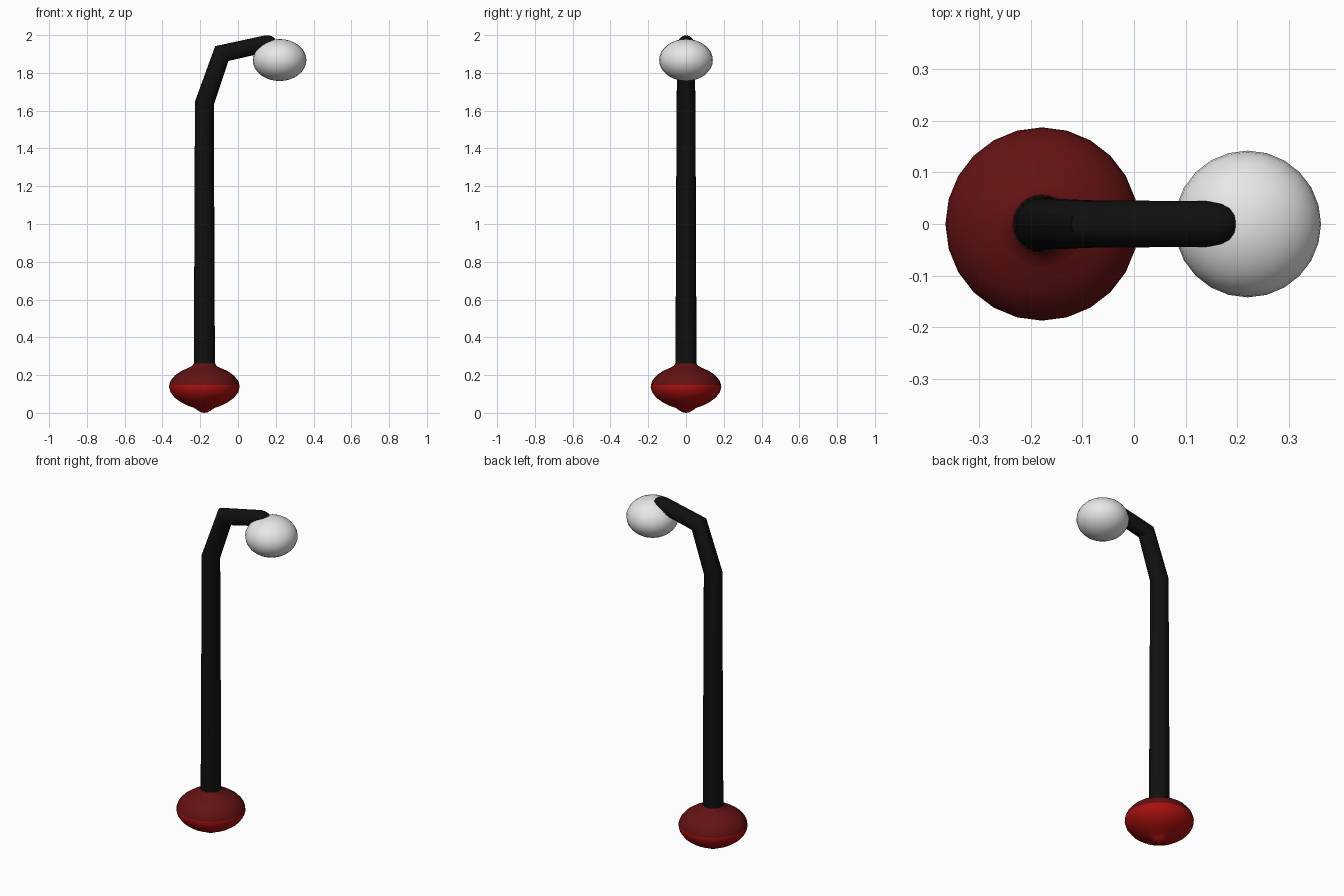
import bpy, bmesh, math
from mathutils import Vector

if "Cube" in bpy.data.objects:
    bpy.data.objects.remove(bpy.data.objects["Cube"])

SIDES = 24
POLE_X = -0.178


def material(name, rgb):
    m = bpy.data.materials.new(name)
    m.diffuse_color = (*rgb, 1)
    m.use_nodes = True
    m.node_tree.nodes["Principled BSDF"].inputs["Base Color"].default_value = m.diffuse_color
    return m


BLACK = material("black", (0.005, 0.005, 0.005))
DARK_RED = material("dark red", (0.125, 0.006, 0.006))
RED = material("bright red", (0.4, 0.005, 0.005))
WHITE = material("white", (0.8, 0.8, 0.8))


def finish(name, bm, mats, angle):
    bmesh.ops.remove_doubles(bm, verts=bm.verts, dist=1e-5)
    bmesh.ops.recalc_face_normals(bm, faces=bm.faces)
    me = bpy.data.meshes.new(name)
    bm.to_mesh(me)
    bm.free()
    ob = bpy.data.objects.new(name, me)
    bpy.context.collection.objects.link(ob)
    for m in mats:
        me.materials.append(m)
    bpy.ops.object.select_all(action='DESELECT')
    ob.select_set(True)
    bpy.context.view_layer.objects.active = ob
    bpy.ops.object.shade_smooth_by_angle(angle=math.radians(angle))
    return ob


def tube(path):
    """Mitred round tube through (x, z, radius) points in the XZ plane."""
    bm = bmesh.new()
    pts = [Vector((x, 0, z)) for x, z, r in path]
    rings = []
    for i, p in enumerate(pts):
        a = (p - pts[i - 1]).normalized() if i else None
        b = (pts[i + 1] - p).normalized() if i < len(pts) - 1 else None
        a, b = a or b, b or a
        t = (a + b).normalized()
        side = Vector((t.z, 0, -t.x)) / max(t.dot(a), 0.5)
        r = path[i][2]
        rings.append([bm.verts.new(p + side * r * math.cos(k * math.tau / SIDES)
                                   + Vector((0, r * math.sin(k * math.tau / SIDES), 0)))
                      for k in range(SIDES)])
    for lo, hi in zip(rings, rings[1:]):
        for k in range(SIDES):
            n = (k + 1) % SIDES
            bm.faces.new((lo[k], lo[n], hi[n], hi[k]))
    bm.faces.new(rings[0])
    bm.faces.new(rings[-1])
    return bm


# Base: turned bulb with a small pointed foot, bright below and dark above
profile = [(0, 0), (0.018, 0.003), (0.036, 0.014), (0.055, 0.027), (0.085, 0.037),
           (0.122, 0.055), (0.157, 0.08), (0.18, 0.11), (0.187, 0.137), (0.186, 0.147),
           (0.178, 0.172), (0.155, 0.199), (0.122, 0.222), (0.085, 0.238),
           (0.064, 0.249), (0.057, 0.262), (0, 0.262)]
bm = bmesh.new()
vs = [bm.verts.new((POLE_X + r, 0, z)) for r, z in profile]
es = [bm.edges.new(pair) for pair in zip(vs, vs[1:])]
bmesh.ops.spin(bm, geom=vs + es, cent=(POLE_X, 0, 0), axis=(0, 0, 1),
               angle=math.tau, steps=SIDES)
for f in bm.faces:
    f.material_index = 1 if f.calc_center_median().z > 0.147 else 0
finish("base", bm, [RED, DARK_RED], 50)

# Pole and arm: tapered, bent twice, with a rounded tip
finish("pole_and_arm", tube([
    (POLE_X, 0.2, 0.056), (-0.178, 1.64, 0.050), (-0.086, 1.902, 0.046),
    (0.145, 1.954, 0.044), (0.17, 1.959, 0.040), (0.187, 1.963, 0.032),
    (0.197, 1.965, 0.020), (0.201, 1.966, 0.006)]), [BLACK], 45)

# Lamp globe: flattened sphere below the arm tip
bm = bmesh.new()
bmesh.ops.create_uvsphere(bm, u_segments=SIDES, v_segments=16, radius=1)
for v in bm.verts:
    v.co = Vector((0.22 + v.co.x * 0.142, v.co.y * 0.142, 1.868 + v.co.z * 0.111))
finish("lamp_globe", bm, [WHITE], 60)
